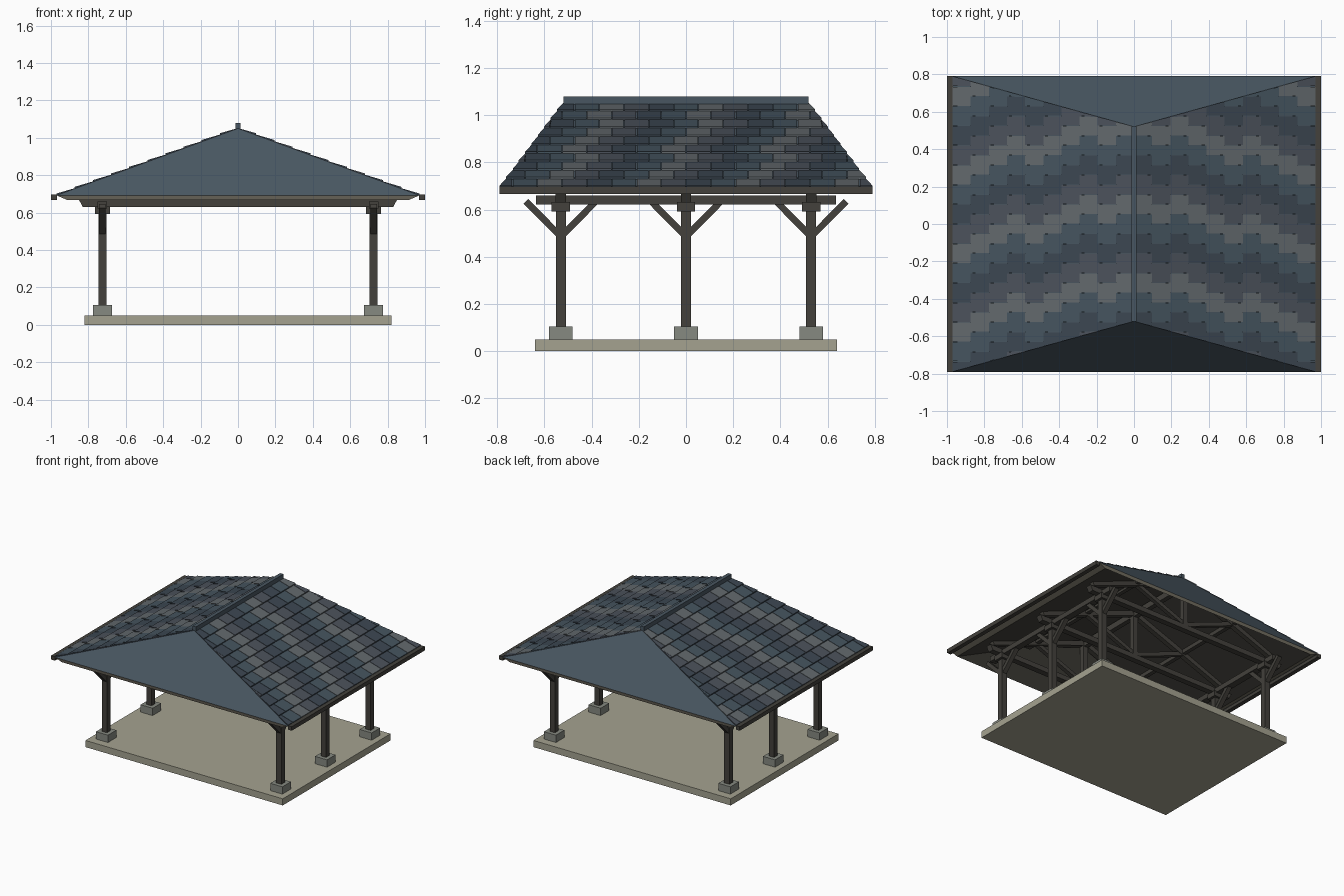
import bpy, bmesh
from mathutils import Vector

if "Cube" in bpy.data.objects:
    bpy.data.objects.remove(bpy.data.objects["Cube"])


def mat(name, hexcol):
    lin = [(int(hexcol[i:i + 2], 16) / 255) ** 2.2 for i in (0, 2, 4)]
    m = bpy.data.materials.new(name)
    m.diffuse_color = (*lin, 1)
    m.use_nodes = True
    m.node_tree.nodes["Principled BSDF"].inputs["Base Color"].default_value = m.diffuse_color
    return m


WOOD = mat("dark_wood", "45433E")
STONE = mat("stone", "858880")
SLAB = mat("concrete", "A3A18F")
SLATE = mat("slate", "4A5761")
TRIM = mat("trim", "706C60")
SHADES = [mat(f"shingle_{i}", c) for i, c in enumerate(("3E4852", "47555F", "62686C", "4C525B"))]


def make(name, verts, faces, mats, ids=None):
    me = bpy.data.meshes.new(name)
    me.from_pydata([tuple(v) for v in verts], [], faces)
    for m in mats:
        me.materials.append(m)
    if ids:
        me.polygons.foreach_set("material_index", ids)
    bm = bmesh.new()
    bm.from_mesh(me)
    bmesh.ops.recalc_face_normals(bm, faces=bm.faces)
    bm.to_mesh(me)
    bm.free()
    ob = bpy.data.objects.new(name, me)
    bpy.context.collection.objects.link(ob)
    return ob


HEX = [(0, 1, 2, 3), (7, 6, 5, 4), (0, 4, 5, 1), (1, 5, 6, 2), (2, 6, 7, 3), (3, 7, 4, 0)]


def box(name, x, y, z, m, taper=0):
    """Box from ranges; taper shortens the bottom along x."""
    v = [(a, b, z[0]) for a, b in ((x[0] + taper, y[0]), (x[1] - taper, y[0]),
                                   (x[1] - taper, y[1]), (x[0] + taper, y[1]))]
    v += [(a, b, z[1]) for a, b in ((x[0], y[0]), (x[1], y[0]), (x[1], y[1]), (x[0], y[1]))]
    return make(name, v, HEX, [m])


def cbox(name, cx, cy, w, d, z, m):
    return box(name, (cx - w / 2, cx + w / 2), (cy - d / 2, cy + d / 2), z, m)


def beam(name, p, q, w, h):
    """Rectangular timber between two points."""
    p, q = Vector(p), Vector(q)
    d = (q - p).normalized()
    side = Vector((0, 1, 0)) if abs(d.y) < 0.01 else Vector((1, 0, 0))
    up = d.cross(side).normalized()
    c = [side * a * w / 2 + up * b * h / 2 for a, b in ((-1, -1), (1, -1), (1, 1), (-1, 1))]
    return make(name, [p + k for k in c] + [q + k for k in c], HEX, [WOOD])


# Roof dimensions
EX, EY, EZ, RY, RZ = 0.97, 0.79, 0.692, 0.52, 1.05
POST_Y = (-0.53, 0, 0.53)


def roof_z(x):
    return RZ - (RZ - EZ) * abs(x) / EX


# Floor slab
box("floor_slab", (-0.82, 0.82), (-0.64, 0.64), (0, 0.05), SLAB)

# Posts with stone bases, caps and diagonal braces
for s in (-1, 1):
    px = s * 0.725
    for y in POST_Y:
        cbox("post_base", px, y, 0.10, 0.10, (0.05, 0.105), STONE)
        cbox("post", px, y, 0.043, 0.043, (0.105, 0.63), WOOD)
        cbox("post_cap", px, y, 0.08, 0.078, (0.593, 0.632), WOOD)
        for t in (-1, 1):
            beam("post_brace", (px, y + t * 0.01, 0.495), (px, y + t * 0.148, 0.635), 0.034, 0.028)
    box("side_plate", (px - 0.025, px + 0.025), (-0.635, 0.635), (0.622, 0.66), WOOD)

# Trusses: tie beam, king post, rafters, struts
for y in POST_Y:
    box("tie_beam", (-0.85, 0.85), (y - 0.022, y + 0.022), (0.63, 0.668), WOOD, taper=0.02)
    cbox("king_post", 0, y, 0.04, 0.04, (0.66, 1.0), WOOD)
    for s in (-1, 1):
        beam("truss_rafter", (s * 0.02, y, roof_z(0.02) - 0.055),
             (s * 0.82, y, roof_z(0.82) - 0.055), 0.036, 0.036)
        beam("truss_strut", (s * 0.02, y, 0.68), (s * 0.42, y, roof_z(0.42) - 0.06), 0.03, 0.03)

# Ridge beam and purlins
beam("ridge_beam", (0, -0.52, 0.985), (0, 0.52, 0.985), 0.035, 0.045)
for s in (-1, 1):
    z = roof_z(0.43) - 0.045
    beam("purlin", (s * 0.43, -0.61, z), (s * 0.43, 0.61, z), 0.03, 0.03)

# Hipped roof deck: outer shell, inner shell, rim
cor = ((-1, -1), (1, -1), (1, 1), (-1, 1))
rv = [(a * EX, b * EY, EZ) for a, b in cor] + [(0, -RY, RZ), (0, RY, RZ)]
rv += [(a * 0.915, b * 0.785, 0.668) for a, b in cor] + [(0, -RY + 0.015, 1.02), (0, RY - 0.015, 1.02)]
shell = [(0, 1, 4), (1, 2, 5, 4), (2, 3, 5), (3, 0, 4, 5)]
inner = [tuple(i + 6 for i in reversed(f)) for f in shell]
rim = [(i, (i + 1) % 4, (i + 1) % 4 + 6, i + 6) for i in range(4)]
make("roof_deck", rv, shell + inner + rim, [SLATE, WOOD, TRIM], [0] * 4 + [1] * 4 + [2] * 4)

# Shingle courses on both long slopes, trimmed along the hips
ROWS, LEN, GAP = 10, 0.105, 0.003
for s in (-1, 1):
    V, F, ids = [], [], []
    for r in range(ROWS):
        t0, t1 = r / ROWS, min((r + 1.1) / ROWS, 1)     # 0 = eave, 1 = ridge
        l0, l1 = EY + (RY - EY) * t0, EY + (RY - EY) * t1
        x0, x1 = s * EX * (1 - t0), s * EX * (1 - t1)
        start = -0.84 - (LEN / 2 if r % 2 else 0)
        for c in range(18):
            a, b = start + c * LEN + GAP / 2, start + (c + 1) * LEN - GAP / 2
            if b < -l0 + 0.005 or a > l0 - 0.005:
                continue
            a0, b0 = max(a, -l0), min(b, l0)
            a1, b1 = max(min(a, l1), -l1), max(min(b, l1), -l1)
            n = len(V)
            for lo, hi in ((-0.003, -0.003), (0.010, 0.002)):
                V += [(x0, a0, roof_z(x0) + lo), (x0, b0, roof_z(x0) + lo),
                      (x1, b1, roof_z(x1) + hi), (x1, a1, roof_z(x1) + hi)]
            F += [tuple(i + n for i in f) for f in HEX]
            ids += [(c - (r + 1) // 2 + r // 4) % 4] * 6
    make("shingles_" + ("left" if s < 0 else "right"), V, F, SHADES, ids)
    # Gutter along the eave
    box("gutter", tuple(sorted((s * 0.968, s * 1.0))), (-0.79, 0.79), (0.667, 0.697), WOOD)

# Ridge cap
box("ridge_cap", (-0.014, 0.014), (-0.52, 0.52), (1.035, 1.08), SLATE)
